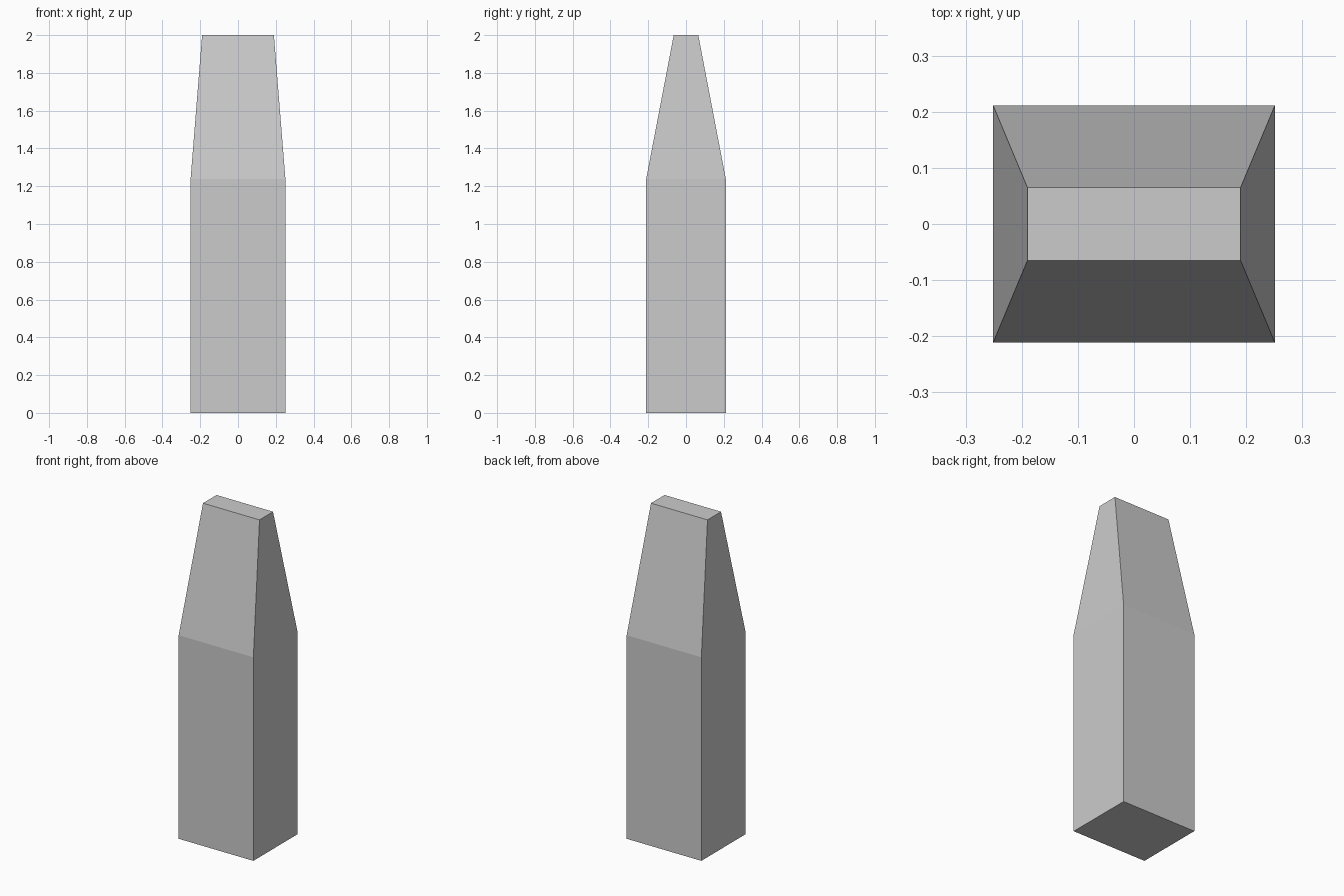
import bpy
import bmesh

if "Cube" in bpy.data.objects:
    bpy.data.objects.remove(bpy.data.objects["Cube"])

# Rectangular cross-sections: half width, half depth, height
SECTIONS = [(0.251, 0.211, 0.0), (0.251, 0.211, 1.237), (0.19, 0.065, 2.0)]

bm = bmesh.new()
rings = [[bm.verts.new((sx * w, sy * d, z))
          for sx, sy in ((-1, -1), (1, -1), (1, 1), (-1, 1))]
         for w, d, z in SECTIONS]

# Straight shaft and tapered upper part
for low, high in zip(rings, rings[1:]):
    for i in range(4):
        j = (i + 1) % 4
        bm.faces.new((low[i], low[j], high[j], high[i]))

# Flat base and top
bm.faces.new(rings[0][::-1])
bm.faces.new(rings[-1])
bmesh.ops.recalc_face_normals(bm, faces=bm.faces)

mesh = bpy.data.meshes.new("tapered_post")
bm.to_mesh(mesh)
bm.free()
post = bpy.data.objects.new("tapered_post", mesh)
bpy.context.collection.objects.link(post)
